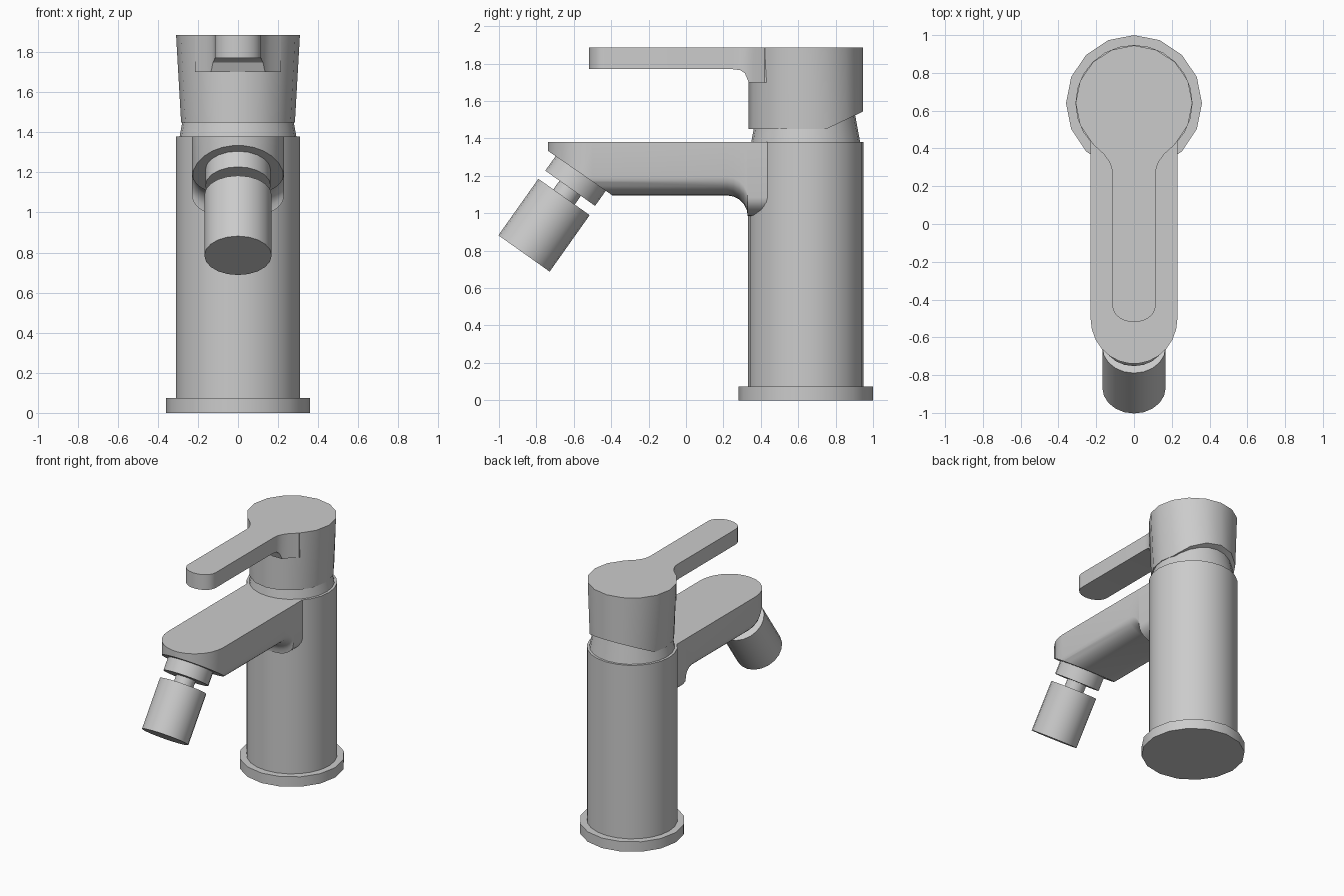
import bpy, bmesh
from math import sin, cos, pi, radians, sqrt
from mathutils import Vector

if "Cube" in bpy.data.objects:
    bpy.data.objects.remove(bpy.data.objects["Cube"])

CY = 0.64  # y of the column axis


def finish(name, bm):
    bmesh.ops.remove_doubles(bm, verts=bm.verts, dist=1e-5)
    bmesh.ops.recalc_face_normals(bm, faces=bm.faces)
    me = bpy.data.meshes.new(name)
    bm.to_mesh(me)
    bm.free()
    ob = bpy.data.objects.new(name, me)
    bpy.context.collection.objects.link(ob)
    bpy.ops.object.select_all(action='DESELECT')
    ob.select_set(True)
    bpy.context.view_layer.objects.active = ob
    bpy.ops.object.shade_smooth_by_angle(angle=radians(32))
    return ob


def loft(rings):
    """Skin a list of equal-length point rings and cap both ends."""
    bm = bmesh.new()
    rows = [[bm.verts.new(p) for p in r] for r in rings]
    n = len(rows[0])
    for a, b in zip(rows, rows[1:]):
        for i in range(n):
            j = (i + 1) % n
            bm.faces.new((a[i], a[j], b[j], b[i]))
    bm.faces.new(rows[0])
    bm.faces.new(rows[-1])
    return bm


def circle(rx, ry, z, n):
    return [(rx * sin(2 * pi * i / n), CY + ry * cos(2 * pi * i / n), z) for i in range(n)]


def slice_off(bm, co, no):
    """Cut away what lies on the normal side of a plane and close the hole."""
    r = bmesh.ops.bisect_plane(bm, geom=bm.verts[:] + bm.edges[:] + bm.faces[:],
                               plane_co=co, plane_no=no, clear_outer=True)
    edges = [e for e in r['geom_cut'] if isinstance(e, bmesh.types.BMEdge)]
    bmesh.ops.holes_fill(bm, edges=edges, sides=0)


# column
finish("base_plate", loft([circle(.36, .36, z, 16) for z in (0, .075)]))
finish("body_column", loft([circle(.31, .308, z, 24) for z in (.06, 1.38)]))
finish("cartridge_collar", loft([circle(.293, .293, 1.37, 24), circle(.258, .258, 1.56, 24)]))

# handle hub, tapered sideways, with the rear of the underside sloping up
hub = loft([circle(.284, .305, 1.45, 16), circle(.309, .305, 1.885, 16)])
slice_off(hub, (0, .75, 1.45), (0, .43, -.9))
finish("handle_hub", hub)


# lever: rectangular section, round tip, flared into the hub
def lever_section(y, w, zb):
    return [(-w, y, 1.885), (-w, y, zb), (w, y, zb), (w, y, 1.885)]


stations = [(-.43 - .09 * sin(radians(a)), .115 * cos(radians(a)), 1.77)
            for a in (82, 65, 48, 32, 16, 0)]
stations += [(.25, .115, 1.77), (.29, .117, 1.765), (.315, .125, 1.748), (.335, .135, 1.70),
             (.37, .16, 1.70), (.42, .215, 1.70), (.55, .215, 1.70)]
finish("handle_lever", loft([lever_section(*s) for s in stations]))


# spout: flat top, rounded lower corners, fillet under the root
def spout_section(y, w, zb):
    k = w / .23
    corner = [(.08 + .15 * cos(radians(a)), zb + .1 - .1 * sin(radians(a)))
              for a in range(0, 91, 15)]
    half = [(.23, 1.38)] + corner
    pts = [(x * k, y, z) for x, z in half]
    return pts + [(-x, y_, z) for x, y_, z in reversed(pts)]


stations = [(-.5 - .24 * sin(radians(a)), .23 * cos(radians(a)), 1.095)
            for a in (84, 70, 56, 42, 28, 14, 0)]
stations += [(.22 + .11 * sin(radians(a)), .23, .985 + .11 * cos(radians(a)))
             for a in (0, 18, 36, 54, 72, 90)]
stations += [(.6, .23, .985)]
spout = loft([spout_section(*s) for s in stations])
slice_off(spout, (0, -.74, 1.335), (0, -.569, -.823))
finish("spout", spout)

# tilted aerator: collar, neck and swivel nozzle
axis = Vector((0, .578, .816)).normalized()
tip = Vector((0, -.866, .785))
side = Vector((1, 0, 0))
up = axis.cross(side)


def tilted(name, r, t0, t1, n=20):
    finish(name, loft([[tip + axis * t + side * r * cos(2 * pi * i / n) + up * r * sin(2 * pi * i / n)
                        for i in range(n)] for t in (t0, t1)]))


tilted("nozzle", .168, 0, .37)
tilted("nozzle_neck", .07, .36, .45)
tilted("nozzle_collar", .163, .427, .55)
